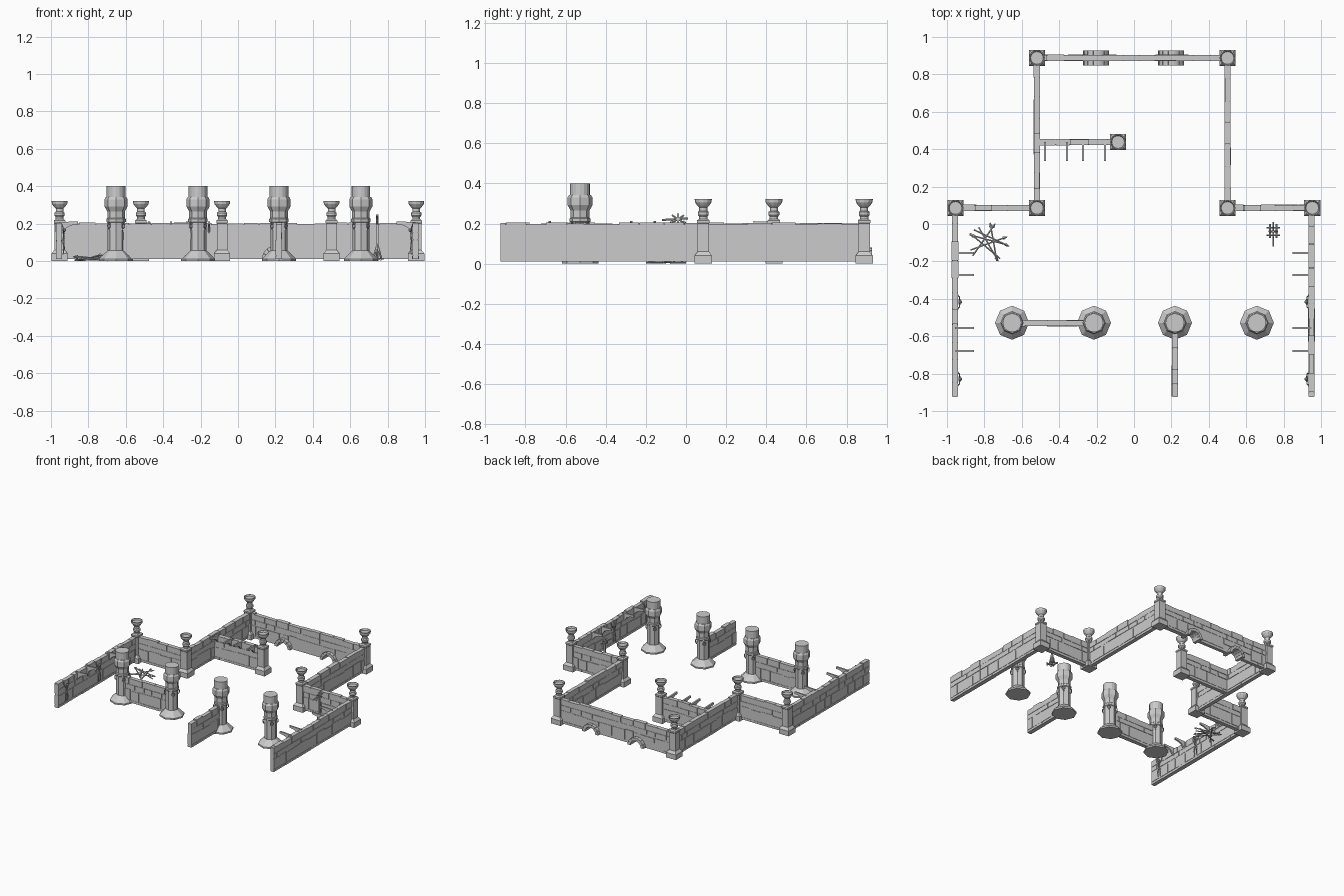
import bpy, bmesh, math, random
from mathutils import Vector, Matrix

if "Cube" in bpy.data.objects:
    bpy.data.objects.remove(bpy.data.objects["Cube"])

random.seed(4)
PI = math.pi


def finish(bm, name, matrix=None, smooth=False):
    bmesh.ops.recalc_face_normals(bm, faces=bm.faces)
    me = bpy.data.meshes.new(name)
    if matrix:
        bm.transform(matrix)
    bm.to_mesh(me)
    bm.free()
    if smooth:
        for p in me.polygons:
            p.use_smooth = True
    ob = bpy.data.objects.new(name, me)
    bpy.context.collection.objects.link(ob)
    return ob


def box(bm, lo, hi):
    lo, hi = Vector(lo), Vector(hi)
    m = Matrix.Translation((lo + hi) / 2) @ Matrix.Diagonal((*(hi - lo), 1))
    bmesh.ops.create_cube(bm, size=1, matrix=m)


def lathe(bm, profile, sides, rot=0.0):
    """Closed stack of rings from (radius, z) pairs."""
    rings = [[bm.verts.new((r * math.cos(2 * PI * i / sides + rot), r * math.sin(2 * PI * i / sides + rot), z))
              for i in range(sides)] for r, z in profile]
    for a, b in zip(rings, rings[1:]):
        for i in range(sides):
            j = (i + 1) % sides
            bm.faces.new((a[i], a[j], b[j], b[i]))
    bm.faces.new(rings[0][::-1])
    bm.faces.new(rings[-1])


def prism(bm, pts, half):
    """Outline in (x, z) made solid along y."""
    a = [bm.verts.new((x, -half, z)) for x, z in pts]
    b = [bm.verts.new((x, half, z)) for x, z in pts]
    bm.faces.new(a)
    bm.faces.new(b[::-1])
    for i in range(len(pts)):
        j = (i + 1) % len(pts)
        bm.faces.new((a[i], b[i], b[j], a[j]))


def rod(bm, p, q, r, tip=None, sides=6):
    p, q = Vector(p), Vector(q)
    d = q - p
    m = Matrix.Translation((p + q) / 2) @ d.to_track_quat('Z', 'Y').to_matrix().to_4x4()
    bmesh.ops.create_cone(bm, cap_ends=True, segments=sides, radius1=r,
                          radius2=r if tip is None else tip, depth=d.length, matrix=m)


def ring(bm, centre, R, r, rot):
    """Small iron ring from short rods."""
    pts = [Vector(centre) + rot @ Vector((R * math.cos(k * PI / 4), 0, R * math.sin(k * PI / 4))) for k in range(8)]
    for k in range(8):
        rod(bm, pts[k], pts[(k + 1) % 8], r, sides=4)


def arc(cx, r, a0, a1, n=10):
    return [(cx + r * math.cos(a0 + (a1 - a0) * k / n), 0.01 + r * math.sin(a0 + (a1 - a0) * k / n))
            for k in range(n + 1)]


def wall(name, p, q, holes=()):
    """Mortar core plus courses of slightly uneven stones."""
    p, q = Vector((*p, 0)), Vector((*q, 0))
    L = (q - p).length
    m = Matrix.Translation(p) @ Matrix.Rotation(math.atan2(q.y - p.y, q.x - p.x), 4, 'Z')
    bm = bmesh.new()
    outline = [(0, 0.01)]
    for h in holes:
        outline += arc(h, 0.048, PI, 0)
    outline += [(L, 0.01), (L, 0.196), (0, 0.196)]
    prism(bm, outline, 0.013)
    for z0, z1, w in ((0.01, 0.03, 0.2), (0.03, 0.118, 0.095), (0.118, 0.156, 0.08), (0.156, 0.202, 0.1)):
        u = -random.uniform(0, w * 0.6)
        while u < L:
            e = u + w * random.uniform(0.75, 1.25)
            a, b = max(u, 0) + 0.0015, min(e, L) - 0.0015
            zb = z0
            if any(a < h + 0.05 and b > h - 0.05 for h in holes):
                zb = max(z0, 0.07)
            top = z1 - 0.003
            if z1 > 0.2:
                top = random.choice((0.197, 0.2, 0.203, 0.205))
            elif z0 == 0.03:
                top -= random.uniform(0, 0.012)
            if b - a > 0.01 and top > zb:
                t = random.uniform(0.0145, 0.0175)
                box(bm, (a, -t, zb), (b, t, top))
            u = e
    return finish(bm, name, m)


# Walls
XL, XR, XA, XB = -0.957, 0.949, -0.519, 0.5
Y0, YB, YE = 0.086, 0.888, -0.925
wall("left_outer_wall", (XL, YE), (XL, Y0))
wall("right_outer_wall", (XR, YE), (XR, Y0))
wall("left_return_wall", (XL, Y0), (XA, Y0))
wall("right_return_wall", (XB, Y0), (XR, Y0))
wall("left_inner_wall", (XA, Y0), (XA, YB))
wall("right_inner_wall", (XB, Y0), (XB, YB))
wall("back_wall", (XA, YB), (XB, YB), holes=(-0.203 - XA, 0.198 - XA))
wall("partition_wall", (XA, 0.438), (-0.085, 0.438))
wall("column_wall", (-0.652, -0.53), (-0.214, -0.53))
wall("front_spur_wall", (0.219, YE), (0.219, -0.53))

# Drain arches through the back wall, built of wedge stones
for cx in (-0.203, 0.198):
    bm = bmesh.new()
    for k in range(7):
        a0, a1 = PI * k / 7 + 0.012, PI * (k + 1) / 7 - 0.012
        prism(bm, arc(0, 0.07, a0, a1, 2) + arc(0, 0.046, a1, a0, 2), 0.04)
    finish(bm, "drain_arch", Matrix.Translation((cx, YB, 0)))

# Square posts with fire bowls
S2 = math.sqrt(2)
for x, y in ((XL + .003, Y0), (XA, Y0), (XA, YB), (XB, YB), (XB, Y0), (XR + .004, Y0), (-0.085, 0.438)):
    at = Matrix.Translation((x, y, 0))
    bm = bmesh.new()
    lathe(bm, [(r * S2, z) for r, z in ((.043, 0), (.043, .04), (.031, .056), (.028, .06), (.028, .2),
                                        (.031, .204), (.031, .216), (.022, .224))], 4, PI / 4)
    finish(bm, "square_post", at)
    bm = bmesh.new()
    lathe(bm, [(.021, .22), (.021, .235), (.027, .243), (.027, .258), (.02, .264), (.02, .28), (.03, .29),
               (.041, .306), (.043, .322), (.038, .322), (.034, .31)], 12)
    finish(bm, "fire_bowl", at)

# Octagonal columns with collars and iron rings
for x in (-0.652, -0.214, 0.219, 0.657):
    at = Matrix.Translation((x, -0.528, 0))
    bm = bmesh.new()
    lathe(bm, [(.091, 0), (.091, .012), (.052, .05), (.046, .055), (.046, .205), (.052, .21), (.052, .225),
               (.047, .23), (.047, .265), (.062, .292), (.062, .33), (.055, .342)], 8)
    finish(bm, "octagonal_column", at)
    bm = bmesh.new()
    lathe(bm, [(.05, .335), (.05, .4)], 16)
    finish(bm, "column_top", at)
    bm = bmesh.new()
    for k in range(4):
        R = Matrix.Rotation(k * PI / 2 + PI / 4, 3, 'Z')
        rod(bm, R @ Vector((.038, 0, .2)), R @ Vector((.056, 0, .2)), .004)
        ring(bm, R @ Vector((.054, 0, .187)), .012, .0025, R @ Matrix.Rotation(PI / 2, 3, 'Z'))
        box(bm, R @ Vector((.046, 0, .17)) - Vector((.004,) * 3), R @ Vector((.046, 0, .17)) + Vector((.004,) * 3))
    finish(bm, "column_rings", at)

# Curved brackets: flat top with a concave underside
bracket = [(0, .12), (0, .208), (.102, .212), (.102, .196), (.07, .192), (.04, .178), (.022, .155)]
spots = [(XL, y, 0) for y in (-.155, -.273, -.556, -.679)]
spots += [(XR, y, PI) for y in (-.155, -.273, -.556, -.679)]
spots += [(x, .438, -PI / 2) for x in (-.476, -.358, -.273, -.155)]
for x, y, a in spots:
    bm = bmesh.new()
    prism(bm, bracket, .006)
    finish(bm, "wall_bracket", Matrix.Translation((x, y, 0)) @ Matrix.Rotation(a, 4, 'Z'))

# Chained skeletons hanging on the outer walls (local x points away from the wall)
for wx, a in ((XL, 0), (XR, PI)):
    for y in (-.417, -.829):
        bm = bmesh.new()
        bmesh.ops.create_icosphere(bm, subdivisions=1, radius=.011, matrix=Matrix.Translation((.028, 0, .165)))
        rod(bm, (.024, 0, .155), (.022, 0, .098), .003)
        rod(bm, (.022, -.011, .098), (.022, .011, .098), .005)
        for k in range(3):
            rod(bm, (.026, -.014 + .002 * k, .145 - .012 * k), (.026, .014 - .002 * k, .145 - .012 * k), .0028)
        for s in (-1, 1):
            rod(bm, (.023, s * .012, .148), (.023, s * .028, .165), .003)
            rod(bm, (.023, s * .028, .165), (.019, s * .033, .19), .003)
            ring(bm, (.018, s * .033, .192), .006, .002, Matrix.Rotation(PI / 2, 3, 'Z'))
            rod(bm, (.022, s * .009, .098), (.026, s * .013, .068), .0035)
            rod(bm, (.026, s * .013, .068), (.022, s * .011, .035), .003)
        finish(bm, "hanging_skeleton", Matrix.Translation((wx, y, 0)) @ Matrix.Rotation(a, 4, 'Z'))

# Heap of spears on the floor
bm = bmesh.new()
for k, (deg, off) in enumerate(((20, .0), (55, .03), (100, -.03), (140, .02), (165, -.02), (-25, .035), (-60, .0))):
    d = Vector((math.cos(math.radians(deg)), math.sin(math.radians(deg)), 0))
    n = Vector((-d.y, d.x, 0)) * off
    z = .008 + .004 * k
    p, q = n - d * .1 + Vector((0, 0, .005)), n + d * .085 + Vector((0, 0, z))
    rod(bm, p, q, .0045)
    rod(bm, q, q + d * .028, .01, 0, 4)
finish(bm, "spear_heap", Matrix.Translation((-.78, -.105, 0)))

# Wooden frame with post and cross bars
bm = bmesh.new()
box(bm, (-.006, -.006, 0), (.006, .006, .25))
rod(bm, (0, -.08, .218), (0, .05, .226), .005)
for s in (-1, 1):
    rod(bm, (s * .018, -.035, .008), (s * .018, .04, .008), .006)
    rod(bm, (-.036, s * .02, .012), (.036, s * .02, .012), .005)
    rod(bm, (s * .022, 0, .01), (0, 0, .09), .005)
    rod(bm, (0, s * .03, .01), (0, 0, .1), .005)
    rod(bm, (0, s * .035, .2), (0, -s * .03, .242), .004)
    ring(bm, (0, s * .03, .205), .008, .002, Matrix.Rotation(PI / 2, 3, 'Z'))
finish(bm, "wooden_frame", Matrix.Translation((.745, -.04, 0)))
